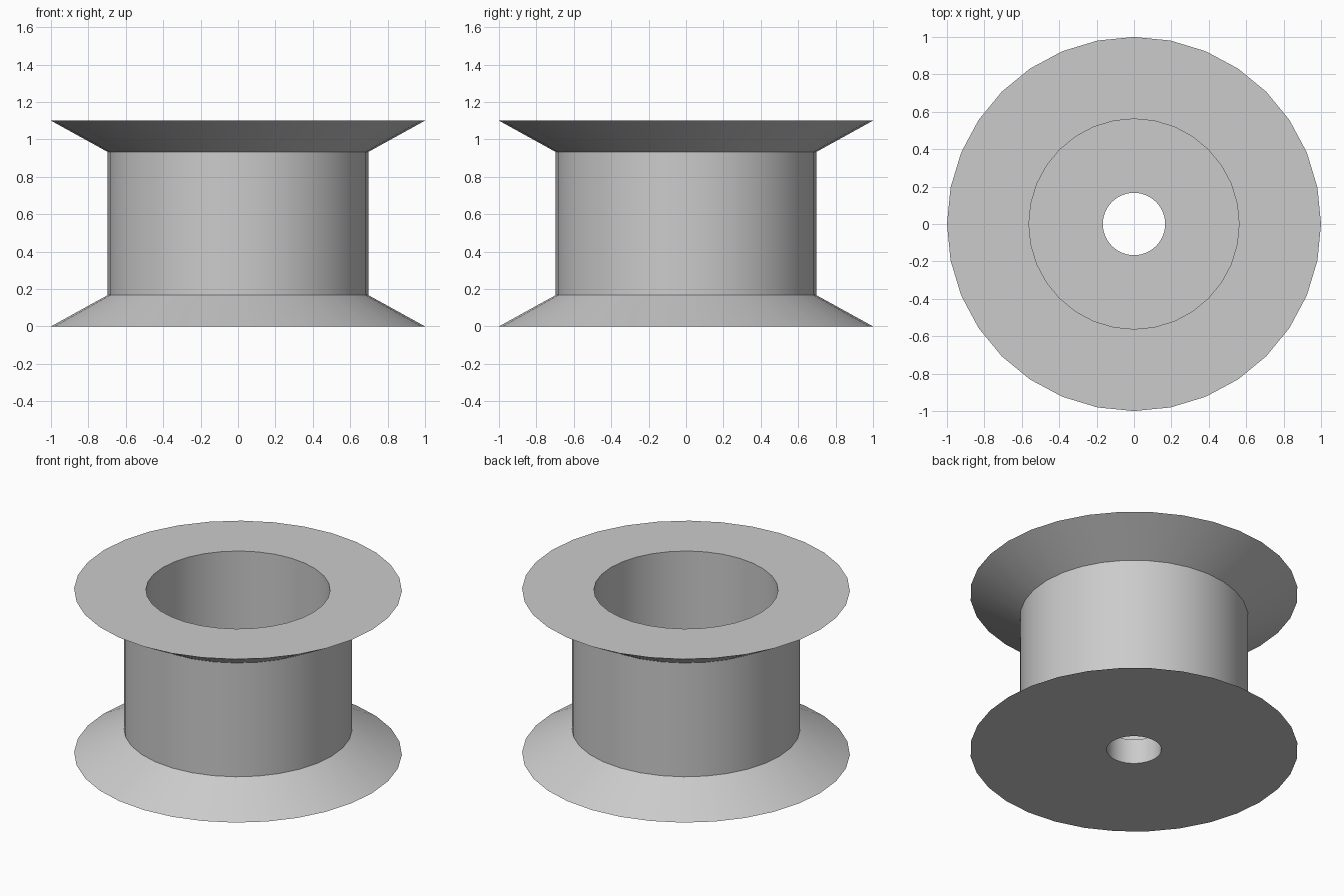
import bpy, bmesh, math

if "Cube" in bpy.data.objects:
    bpy.data.objects.remove(bpy.data.objects["Cube"], do_unlink=True)

SIDES = 32
HEIGHT, FLANGE = 1.1, 0.167
RIM, BARREL, POCKET, BORE = 1.0, 0.697, 0.562, 0.167

# Plain grey material
grey = bpy.data.materials.new("plain_grey")
grey.use_nodes = True
colour = (0.6, 0.6, 0.6, 1)
grey.diffuse_color = colour
grey.node_tree.nodes["Principled BSDF"].inputs["Base Color"].default_value = colour


def lathe(name, profile):
    """Turn a closed (radius, height) profile around the z axis."""
    bm = bmesh.new()
    rings = []
    for i in range(SIDES):
        a = 2 * math.pi * i / SIDES
        rings.append([bm.verts.new((r * math.cos(a), r * math.sin(a), z)) for r, z in profile])
    n = len(profile)
    for i in range(SIDES):
        here, there = rings[i], rings[(i + 1) % SIDES]
        for j in range(n):
            k = (j + 1) % n
            bm.faces.new((here[j], there[j], there[k], here[k]))
    bmesh.ops.recalc_face_normals(bm, faces=bm.faces)
    mesh = bpy.data.meshes.new(name)
    bm.to_mesh(mesh)
    bm.free()
    mesh.materials.append(grey)
    obj = bpy.data.objects.new(name, mesh)
    bpy.context.collection.objects.link(obj)
    bpy.ops.object.select_all(action="DESELECT")
    obj.select_set(True)
    bpy.context.view_layer.objects.active = obj
    bpy.ops.object.shade_smooth_by_angle(angle=math.radians(25))
    return obj


# Spool: flared flanges, barrel, open pocket on top and a bore through the floor
lathe("spool", [
    (BORE, 0), (RIM, 0), (BARREL, FLANGE),
    (BARREL, HEIGHT - FLANGE), (RIM, HEIGHT),
    (POCKET, HEIGHT), (POCKET, FLANGE), (BORE, FLANGE),
])
